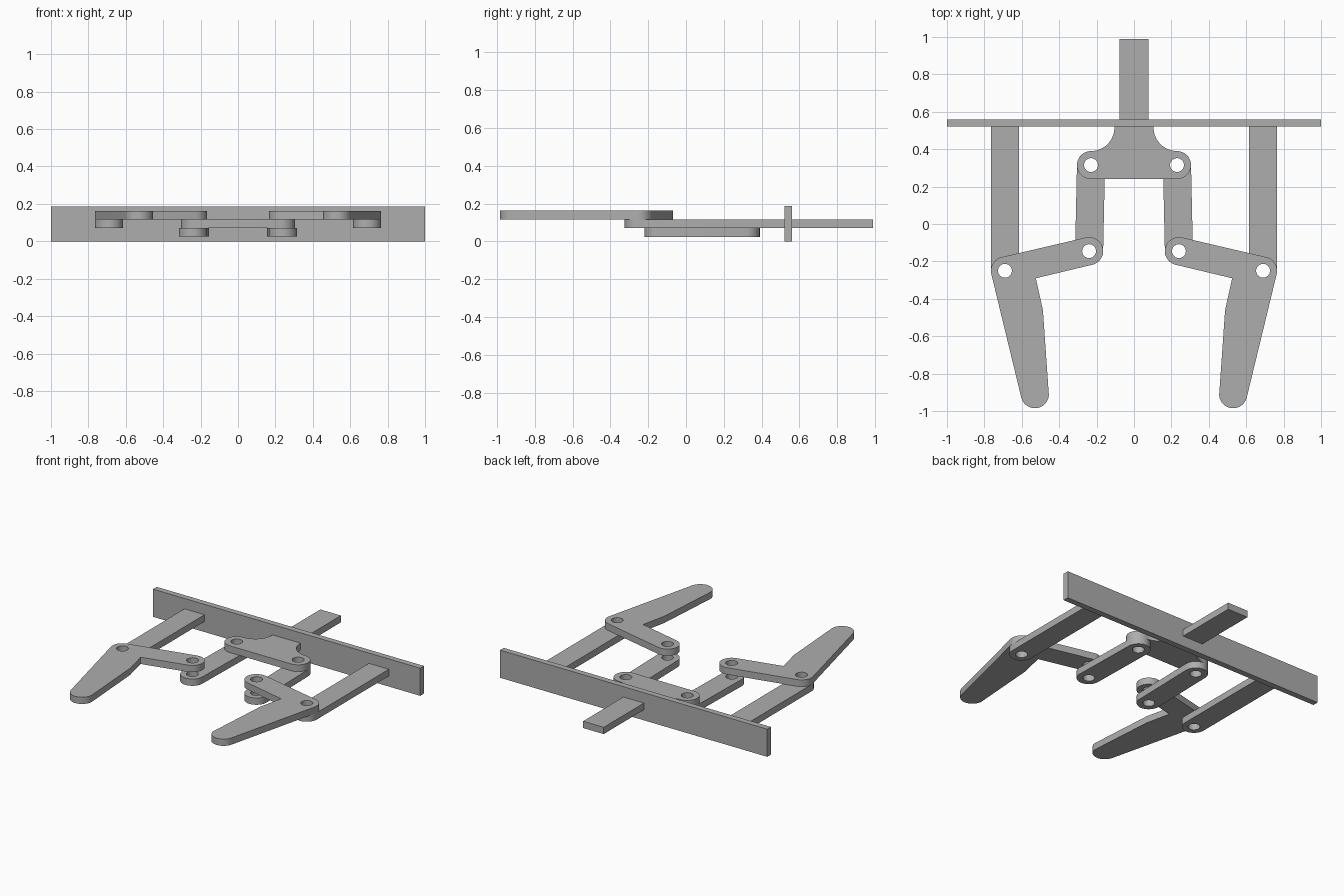
import bpy
from math import cos, sin, radians

cube = bpy.data.objects.get("Cube")
if cube:
    bpy.data.objects.remove(cube, do_unlink=True)

GREY = (0.42, 0.42, 0.42, 1)
grey = bpy.data.materials.new("plain grey")
grey.use_nodes = True
grey.diffuse_color = GREY
grey.node_tree.nodes["Principled BSDF"].inputs["Base Color"].default_value = GREY

R, HOLE = 0.075, 0.037      # rounded end and pin hole radii
Z = [0.025, 0.071, 0.117, 0.163]  # stacked layers of the linkage


def arc(centre, r, start, end, steps=16):
    angles = [radians(start + (end - start) * i / steps) for i in range(steps + 1)]
    return [(centre[0] + r * cos(a), centre[1] + r * sin(a)) for a in angles]


def plate(name, outline, z0, z1, holes=(), side=1):
    """Extrude a flat outline with round pin holes from z0 to z1."""
    curve = bpy.data.curves.new(name, 'CURVE')
    curve.dimensions, curve.fill_mode = '2D', 'BOTH'
    curve.extrude = (z1 - z0) / 2
    loops = [outline] + [arc(h, HOLE, 0, 360, 32)[:-1] for h in holes]
    for loop in loops:
        spline = curve.splines.new('POLY')
        spline.points.add(len(loop) - 1)
        for point, (x, y) in zip(spline.points, loop):
            point.co = (x * side, y, 0, 1)
        spline.use_cyclic_u = True
    obj = bpy.data.objects.new(name, curve)
    bpy.context.collection.objects.link(obj)
    obj.location.z = (z0 + z1) / 2
    curve.materials.append(grey)
    bpy.ops.object.select_all(action='DESELECT')
    obj.select_set(True)
    bpy.context.view_layer.objects.active = obj
    bpy.ops.object.convert(target='MESH')
    bpy.ops.object.mode_set(mode='EDIT')
    bpy.ops.mesh.select_all(action='SELECT')
    bpy.ops.mesh.remove_doubles(threshold=0.0001)
    bpy.ops.mesh.normals_make_consistent(inside=False)
    bpy.ops.object.mode_set(mode='OBJECT')
    bpy.ops.object.shade_smooth_by_angle(angle=radians(30))
    return bpy.context.object


def box_outline(x0, x1, y0, y1):
    return [(x0, y0), (x1, y0), (x1, y1), (x0, y1)]


# Upright cross plate and the rod sliding through it
plate("cross_plate", box_outline(-1, 1, 0.52, 0.56), 0, 0.187)
plate("push_rod", box_outline(-0.077, 0.077, 0.53, 0.99), Z[1], Z[2])

# Yoke with rounded ears and concave shoulders
ear = (0.23, 0.315)
half = arc(ear, R, -90, 90) + arc((0.23, 0.515), 0.125, 270, 180) + [(0.105, 0.53)]
plate("yoke", half + [(-x, y) for x, y in reversed(half)], Z[1], Z[2],
      [ear, (-ear[0], ear[1])])

# Arms, links and fingers on both sides
inner, outer, tip = (0.24, -0.145), (0.69, -0.25), (0.53, -0.91)
arm = arc(outer, R, 180, 360) + [(outer[0] + R, 0.53), (outer[0] - R, 0.53)]
link = arc(inner, R, 181, 361) + arc(ear, R, 1, 181)
finger = (arc(inner, R, 77, 257) + [(0.525, -0.29), (0.487, -0.46)]
          + arc(tip, R, 184, 346) + arc(outer, R, -14, 77))

for label, side in (("left", 1), ("right", -1)):
    plate(label + "_arm", arm, Z[1], Z[2], [outer], side)
    plate(label + "_link", link, Z[0], Z[1], [inner, ear], side)
    plate(label + "_finger", finger, Z[2], Z[3], [inner, outer], side)
